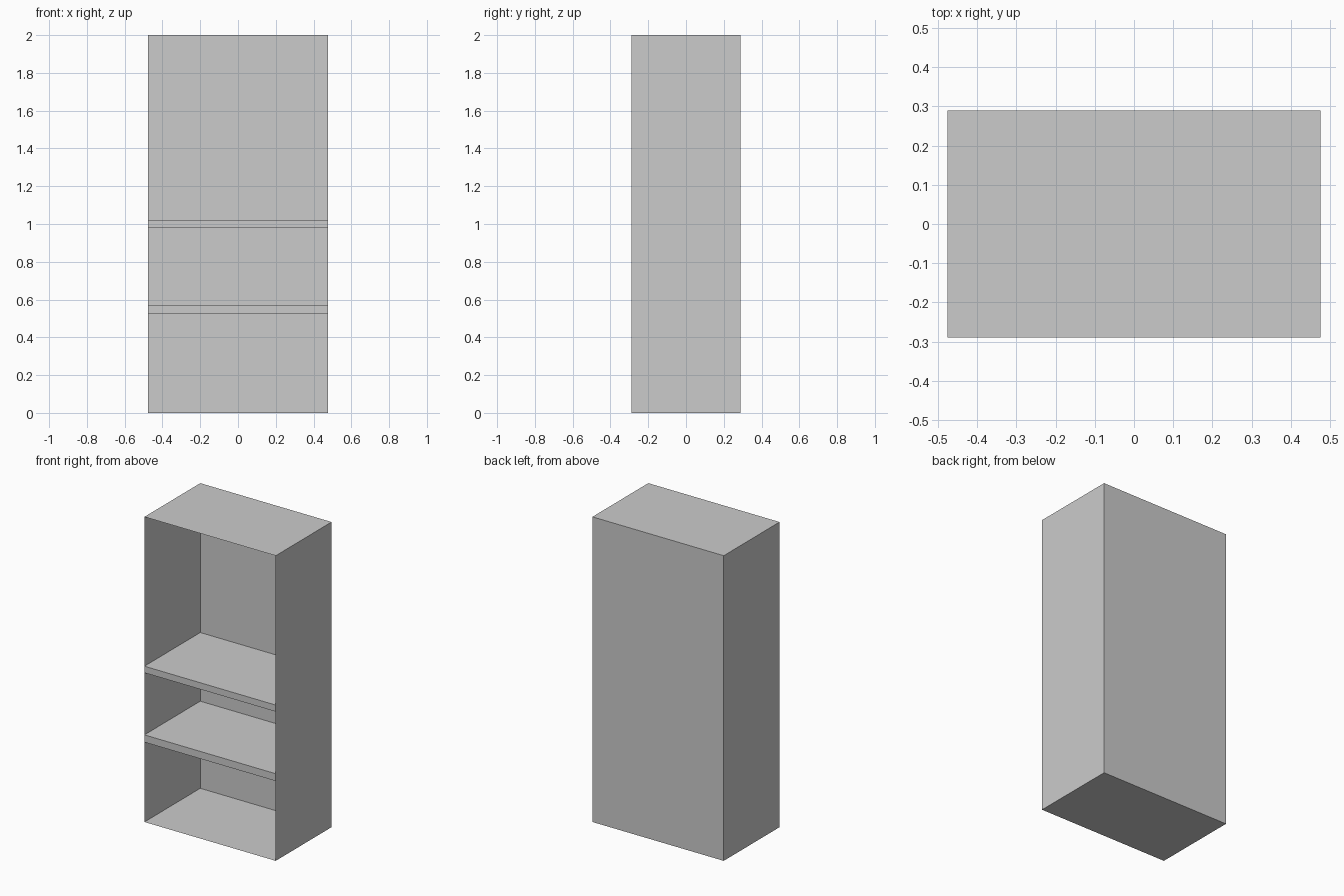
import bpy, bmesh
from mathutils import Matrix, Vector

if "Cube" in bpy.data.objects:
    bpy.data.objects.remove(bpy.data.objects["Cube"])

WIDTH, DEPTH, HEIGHT = 0.952, 0.578, 2.0


def box(name, z0, z1, open_front=False):
    """Full-width, full-depth box between two heights, optionally open at the front."""
    bm = bmesh.new()
    size = Matrix.Diagonal((WIDTH, DEPTH, z1 - z0, 1))
    place = Matrix.Translation(Vector((0, 0, (z0 + z1) / 2)))
    bmesh.ops.create_cube(bm, size=1, matrix=place @ size)
    if open_front:
        bm.normal_update()
        front = [f for f in bm.faces if f.normal.y < -0.5]
        bmesh.ops.delete(bm, geom=front, context='FACES_ONLY')
    mesh = bpy.data.meshes.new(name)
    bm.to_mesh(mesh)
    bm.free()
    obj = bpy.data.objects.new(name, mesh)
    bpy.context.collection.objects.link(obj)
    return obj


# Cabinet shell: sheet-thin sides, back, top and bottom
box("cabinet_shell", 0, HEIGHT, open_front=True)

# Two shelves, flush with the open front
for name, z0, z1 in (("lower_shelf", 0.523, 0.571), ("upper_shelf", 0.978, 1.021)):
    box(name, z0, z1)
